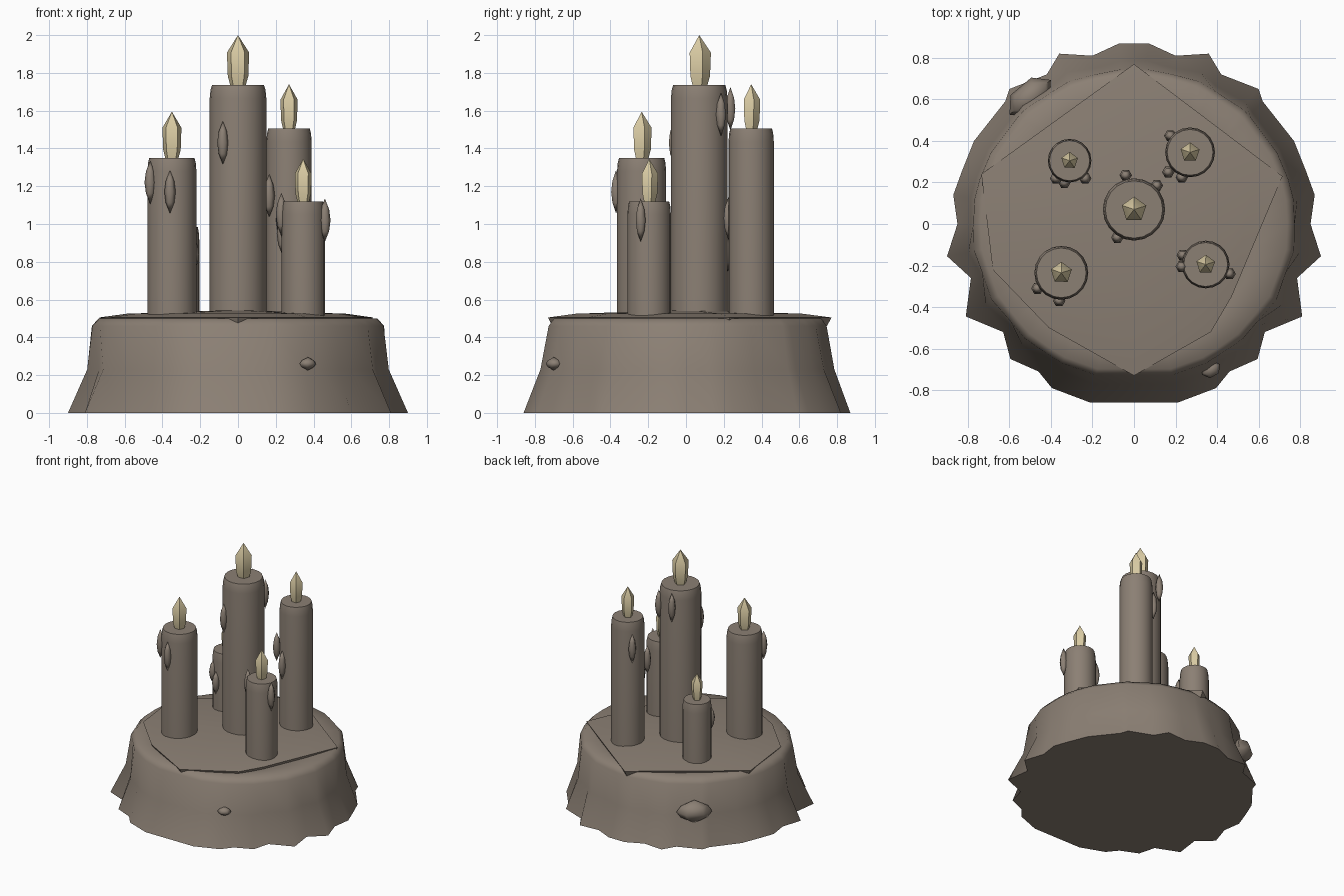
import bpy, bmesh, math
from mathutils import Vector

if "Cube" in bpy.data.objects:
    bpy.data.objects.remove(bpy.data.objects["Cube"])


def material(name, rgb):
    m = bpy.data.materials.new(name)
    m.diffuse_color = (*rgb, 1)
    m.use_nodes = True
    m.node_tree.nodes["Principled BSDF"].inputs["Base Color"].default_value = m.diffuse_color
    return m


WAX = material("brown wax", (0.26, 0.215, 0.175))
FLAME = material("pale flame", (0.70, 0.60, 0.37))


def finish(name, bm, mat, angle=60):
    bmesh.ops.recalc_face_normals(bm, faces=bm.faces)
    me = bpy.data.meshes.new(name)
    bm.to_mesh(me)
    bm.free()
    me.materials.append(mat)
    ob = bpy.data.objects.new(name, me)
    bpy.context.collection.objects.link(ob)
    bpy.ops.object.select_all(action='DESELECT')
    ob.select_set(True)
    bpy.context.view_layer.objects.active = ob
    bpy.ops.object.shade_smooth_by_angle(angle=math.radians(angle))
    return ob


def loft(name, rings, mat, angle=60):
    """Skin a stack of equal-sized point rings; a one-point ring is a tip."""
    bm = bmesh.new()
    vs = [[bm.verts.new(p) for p in r] for r in rings]
    for a, b in zip(vs, vs[1:]):
        n = max(len(a), len(b))
        for i in range(n):
            j = (i + 1) % n
            if len(b) == 1:
                bm.faces.new((a[i], a[j], b[0]))
            elif len(a) == 1:
                bm.faces.new((a[0], b[j], b[i]))
            else:
                bm.faces.new((a[i], a[j], b[j], b[i]))
    for end in (vs[0], vs[-1]):
        if len(end) > 2:
            bm.faces.new(end)
    return finish(name, bm, mat, angle)


def circle(c, r, z, n, turn=0.0):
    return [(c[0] + r * math.cos(turn + i * math.tau / n),
             c[1] + r * math.sin(turn + i * math.tau / n), z) for i in range(n)]


# Base: jagged foot outline (right half, mirrored) softening towards the rim
half = [(.07, .87), (.20, .81), (.36, .82), (.42, .72), (.60, .65), (.62, .59),
        (.77, .40), (.83, .25), (.87, .14), (.85, 0), (.90, -.155), (.785, -.26),
        (.81, -.445), (.63, -.52), (.595, -.65), (.46, -.71), (.395, -.79), (.21, -.86)]
foot = [Vector(p) for p in half + [(-x, y) for x, y in reversed(half)]]


def base_ring(z, rx, ry, jag):
    ring = []
    for p in foot:
        d = p.normalized()
        q = Vector((d.x * rx, d.y * ry)).lerp(p * 0.9, jag)
        ring.append((q.x, q.y, z))
    return ring


loft("base", [[(0, 0, 0)],
              [(p.x * .8, p.y * .8, 0) for p in foot],
              [(p.x, p.y, 0) for p in foot],
              base_ring(.23, .80, .79, .45),
              base_ring(.46, .775, .74, .15),
              base_ring(.50, .735, .71, .1),
              base_ring(.485, .60, .60, 0)], WAX, 100)

# Faceted plate on top of the base
plate = [(0, .77), (-.735, .24), (-.68, -.22), (-.41, -.50), (0, -.73),
         (.37, -.52), (.47, -.35), (.715, .23)]
loft("top_plate", [[(x * .97, y * .97, .46) for x, y in plate],
                   [(x, y, .505) for x, y in plate],
                   [(x * .8, y * .8, .525) for x, y in plate],
                   [(0, 0, .545)]], WAX, 50)


def blob(name, c, rx, ry, rz, turn=0.0):
    rings = [[(c[0], c[1], c[2] - rz)]]
    for k in (-.5, 0, .5):
        s = .75 if k else 1
        rings.append([(c[0] + s * (rx * math.cos(a) * math.cos(turn) - ry * math.sin(a) * math.sin(turn)),
                       c[1] + s * (rx * math.cos(a) * math.sin(turn) + ry * math.sin(a) * math.cos(turn)),
                       c[2] + k * rz) for a in [i * math.tau / 6 for i in range(6)]])
    rings.append([(c[0], c[1], c[2] + rz)])
    return loft(name, rings, WAX, 70)


# Wax lumps on the side of the base
blob("back_lump", (-.50, .61, .26), .13, .08, .09, math.radians(40))
blob("front_lump", (.37, -.70, .26), .05, .04, .035, math.radians(30))

# Candles: name, centre, radius, top, flame height, flame radius, drips (x, y, z)
candles = [
    ("centre", (0, .07), .15, 1.735, .265, .062,
     [(-.04, .235, 1.61), (.11, .185, 1.58), (-.08, -.065, 1.43)]),
    ("front_left", (-.35, -.235), .13, 1.35, .245, .053,
     [(-.465, -.31, 1.22), (-.36, -.37, 1.17)]),
    ("front_right", (.345, -.195), .115, 1.12, .225, .047,
     [(.235, -.15, .95), (.23, -.205, 1.05), (.46, -.24, 1.02)]),
    ("back_right", (.27, .345), .12, 1.505, .235, .048,
     [(.175, .425, 1.3), (.165, .25, 1.15), (.23, .225, 1.03)]),
    ("back_left", (-.31, .305), .105, .985, .205, .042,
     [(-.375, .22, .82), (-.335, .20, .75), (-.235, .22, .84)]),
]
for name, c, r, top, fh, fr, drips in candles:
    loft(name + "_candle", [circle(c, r, .5, 20), circle(c, r, top - .07, 20),
                            circle(c, r * .97, top - .025, 20),
                            circle(c, r * .92, top, 20)], WAX, 50)
    # Five-sided pointed flame
    loft(name + "_flame", [circle(c, fr * .65, top - .01, 5, .3),
                           circle(c, fr * .92, top + fh * .18, 5, .3),
                           circle(c, fr, top + fh * .65, 5, .3),
                           [(c[0], c[1], top + fh)]], FLAME, 50)
    for i, d in enumerate(drips):
        h = .115 if r > .11 else .09
        blob(f"{name}_drip_{i + 1}", d, .03, .03, h)
